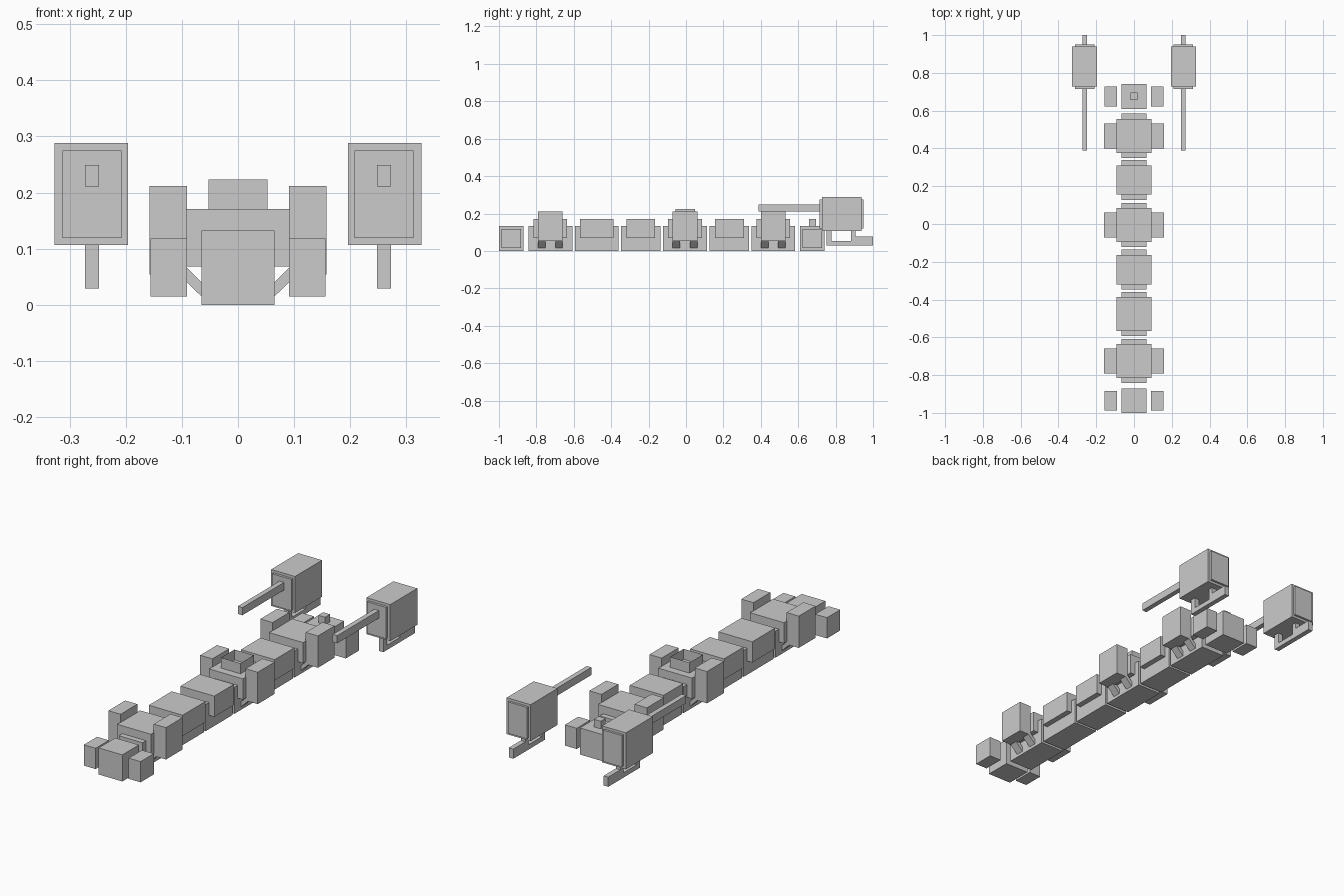
import bpy, bmesh

if "Cube" in bpy.data.objects:
    bpy.data.objects.remove(bpy.data.objects["Cube"])


def make(name, verts, faces):
    mesh = bpy.data.meshes.new(name)
    mesh.from_pydata(verts, [], faces)
    bm = bmesh.new()
    bm.from_mesh(mesh)
    bmesh.ops.recalc_face_normals(bm, faces=bm.faces)
    bm.to_mesh(mesh)
    bm.free()
    ob = bpy.data.objects.new(name, mesh)
    bpy.context.collection.objects.link(ob)
    return ob


def prism(name, profile, lo, hi, axis, capped=True):
    """Extrude a 2D profile along x (y,z points), y (x,z) or z (x,y)."""
    n = len(profile)
    verts = []
    for t in (lo, hi):
        for p in profile:
            v = list(p)
            v.insert(axis, t)
            verts.append(v)
    faces = [(i, (i + 1) % n, n + (i + 1) % n, n + i) for i in range(n)]
    if capped:
        faces += [tuple(range(n)), tuple(range(n, 2 * n))]
    return make(name, verts, faces)


def box(name, x0, x1, y0, y1, z0, z1, capped=True):
    return prism(name, [(x0, y0), (x1, y0), (x1, y1), (x0, y1)], z0, z1, 2, capped)


def mirrored_box(name, x0, x1, *rest):
    box(name + "_right", x0, x1, *rest)
    box(name + "_left", -x1, -x0, *rest)


# Chain of body segments: centre y, half length of core, half length of shell, has side pods
segments = [(-0.725, 0.117, 0.09, True), (-0.477, 0.117, 0.09, False),
            (-0.242, 0.106, 0.077, False), (-0.005, 0.117, 0.09, True),
            (0.232, 0.106, 0.077, False), (0.467, 0.117, 0.09, True)]
strut = [(0.060, 0.010), (0.060, 0.035), (0.093, 0.068), (0.105, 0.068), (0.105, 0.054)]
for i, (c, core, shell, pods) in enumerate(segments, 1):
    box(f"segment_core_{i}", -0.065, 0.065, c - core, c + core, 0, 0.132)
    box(f"segment_shell_{i}", -0.093, 0.093, c - shell, c + shell, 0.068, 0.171)
    if pods:
        mirrored_box(f"side_pod_{i}", 0.091, 0.158, c - 0.066, c + 0.066, 0.054, 0.212)
        # Slanted struts under the pods
        for s in (-1, 1):
            for dy in (-0.046, 0.046):
                prism(f"strut_{i}", [(s * x, z) for x, z in strut],
                      c + dy - 0.02, c + dy + 0.02, 1)

# Open collar on the middle segment
box("top_collar", -0.053, 0.053, -0.057, 0.048, 0.171, 0.223, capped=False)

# End blocks with small side blocks
for name, c in (("front", -0.935), ("back", 0.675)):
    box(name + "_end_block", -0.065, 0.065, c - 0.065, c + 0.065, 0, 0.132)
    mirrored_box(name + "_end_side", 0.091, 0.156, c - 0.052, c + 0.052, 0.015, 0.118)
box("back_stub", -0.019, 0.019, 0.657, 0.695, 0.132, 0.17)

# Pair of floating guns
grip = [(0.75, 0.107), (0.75, 0.029), (1.0, 0.029), (1.0, 0.077), (0.905, 0.077),
        (0.905, 0.107), (0.882, 0.107), (0.882, 0.053), (0.777, 0.053), (0.777, 0.107)]
mirrored_box("gun_body", 0.196, 0.327, 0.727, 0.939, 0.107, 0.288)
mirrored_box("gun_front_plate", 0.208, 0.313, 0.715, 0.727, 0.119, 0.275)
mirrored_box("gun_back_plate", 0.208, 0.313, 0.939, 0.95, 0.119, 0.275)
mirrored_box("gun_barrel", 0.248, 0.273, 0.388, 0.715, 0.211, 0.249)
for side, x in (("right", 0.248), ("left", -0.273)):
    prism("gun_grip_" + side, grip, x, x + 0.025, 0)
